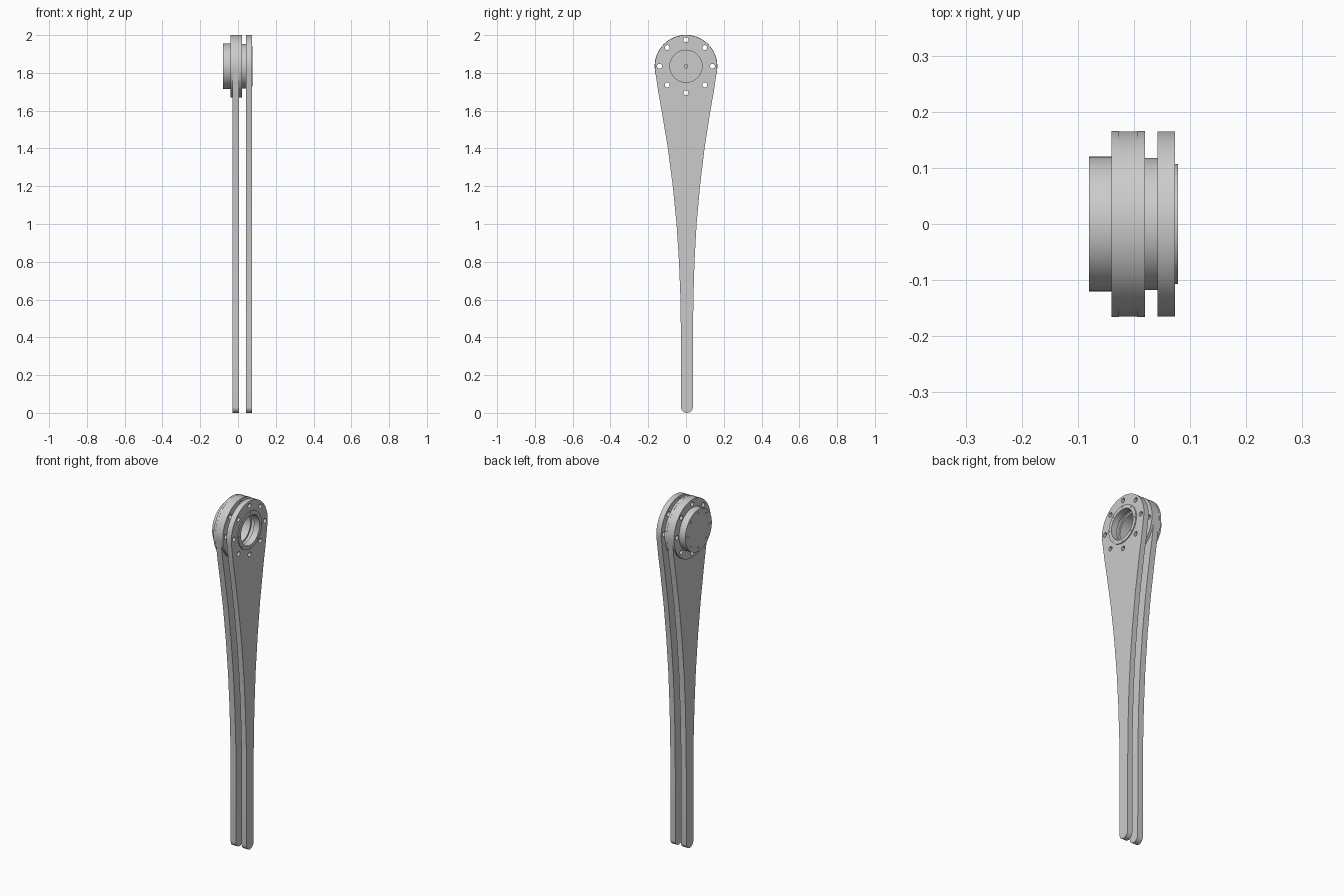
import bpy, bmesh
from math import sin, cos, pi, tau, radians
from mathutils import Matrix, Vector

if "Cube" in bpy.data.objects:
    bpy.data.objects.remove(bpy.data.objects["Cube"], do_unlink=True)

HUB_Z, HUB_R, BORE_R = 1.835, 0.165, 0.085
BOLT_CIRCLE = 0.14

metal = bpy.data.materials.new("light grey metal")
metal.use_nodes = True
grey = (0.6, 0.6, 0.6, 1)
metal.diffuse_color = grey
metal.node_tree.nodes["Principled BSDF"].inputs["Base Color"].default_value = grey


def make_object(name, bm):
    bmesh.ops.remove_doubles(bm, verts=bm.verts, dist=1e-5)
    bmesh.ops.recalc_face_normals(bm, faces=bm.faces)
    mesh = bpy.data.meshes.new(name)
    bm.to_mesh(mesh)
    bm.free()
    obj = bpy.data.objects.new(name, mesh)
    bpy.context.collection.objects.link(obj)
    mesh.materials.append(metal)
    return obj


def lathe(name, profile, closed=True):
    """Spin an (x, radius) profile around the hub axis."""
    bm = bmesh.new()
    verts = [bm.verts.new((x, 0, HUB_Z + r)) for x, r in profile]
    edges = [bm.edges.new(pair) for pair in zip(verts, verts[1:])]
    if closed:
        edges.append(bm.edges.new((verts[-1], verts[0])))
    bmesh.ops.spin(bm, geom=verts + edges, cent=(0, 0, HUB_Z), axis=(1, 0, 0),
                   angle=tau, steps=64, use_merge=True)
    return make_object(name, bm)


def ring(name, x0, x1, inner, outer):
    return lathe(name, [(x0, inner), (x1, inner), (x1, outer), (x0, outer)])


def add_rod(bm, x0, x1, y, z, radius, sides):
    turn = Matrix.Translation(((x0 + x1) / 2, y, z)) @ Matrix.Rotation(pi / 2, 4, 'Y')
    bmesh.ops.create_cone(bm, cap_ends=True, segments=sides, radius1=radius,
                          radius2=radius, depth=x1 - x0, matrix=turn)


def drill(obj, x0, x1, circle, radius, bore=None):
    """Cut eight holes on a circle, and optionally the central bore."""
    bm = bmesh.new()
    for i in range(8):
        a = i * tau / 8
        add_rod(bm, x0, x1, circle * cos(a), HUB_Z + circle * sin(a), radius, 20)
    if bore:
        add_rod(bm, x0, x1, 0, HUB_Z, bore, 64)
    cutter = make_object("hole_cutter", bm)
    cutter.hide_render = True
    mod = obj.modifiers.new("holes", 'BOOLEAN')
    mod.operation, mod.solver, mod.object = 'DIFFERENCE', 'EXACT', cutter
    graph = bpy.context.evaluated_depsgraph_get()
    cut = bpy.data.meshes.new_from_object(obj.evaluated_get(graph))
    obj.modifiers.clear()
    obj.data = cut
    bpy.data.objects.remove(cutter, do_unlink=True)


def arm(name, x0, x1):
    """Tapered blade with a round head and a round tip."""
    tip_r, tip_y = 0.0315, 0.005
    # (height, half width, sideways shift) down the taper
    taper = [(1.7, 0.147, 0), (1.6, 0.129, 0), (1.4, 0.097, 0.001), (1.2, 0.072, 0.002),
             (1.0, 0.053, 0.003), (0.8, 0.041, 0.004), (0.6, 0.034, tip_y), (0.4, 0.032, tip_y)]
    start = radians(-8)
    head = [start + (pi - 2 * start) * i / 48 for i in range(49)]
    points = [(HUB_R * cos(a), HUB_Z + HUB_R * sin(a)) for a in head]
    points += [(s - w, z) for z, w, s in taper]
    points += [(tip_y + tip_r * cos(pi + pi * i / 16), tip_r + tip_r * sin(pi + pi * i / 16))
               for i in range(17)]
    points += [(s + w, z) for z, w, s in reversed(taper)]
    bm = bmesh.new()
    face = bm.faces.new([bm.verts.new((x0, y, z)) for y, z in points])
    out = bmesh.ops.extrude_face_region(bm, geom=[face])
    moved = [v for v in out["geom"] if isinstance(v, bmesh.types.BMVert)]
    bmesh.ops.translate(bm, verts=moved, vec=Vector((x1 - x0, 0, 0)))
    obj = make_object(name, bm)
    drill(obj, x0 - 0.02, x1 + 0.02, BOLT_CIRCLE, 0.013, BORE_R)
    return obj


# The two blades
parts = [arm("inner_arm", -0.028, 0.006), arm("outer_arm", 0.042, 0.073)]

# Clamp flanges on both sides of the inner blade
for name, x0, x1 in (("cap_flange", -0.04, -0.028), ("neck_flange", 0.006, 0.02)):
    flange = ring(name, x0, x1, BORE_R, HUB_R + 0.001)
    drill(flange, x0 - 0.01, x1 + 0.01, BOLT_CIRCLE, 0.013)
    parts.append(flange)

# Spacer neck between the blades
parts.append(ring("spacer_neck", 0.02, 0.042, 0.095, 0.118))

# Raised lip around the open bore, with small screw holes
lip = ring("bore_lip", 0.073, 0.078, BORE_R, 0.107)
drill(lip, 0.075, 0.09, 0.098, 0.003)
parts.append(lip)

# Closed cap, hollow inside, with a centre dimple in its floor
cap = lathe("end_cap", [(-0.08, 0), (-0.08, 0.12), (-0.04, 0.12), (-0.04, BORE_R),
                        (-0.065, BORE_R), (-0.065, 0.009), (-0.073, 0.009), (-0.073, 0)],
            closed=False)
drill(cap, -0.1, -0.072, 0.1, 0.006)
parts.append(cap)

# Smooth round walls, crisp edges
bpy.ops.object.select_all(action='DESELECT')
for obj in parts:
    obj.select_set(True)
bpy.context.view_layer.objects.active = parts[0]
bpy.ops.object.shade_smooth_by_angle(angle=radians(30))
